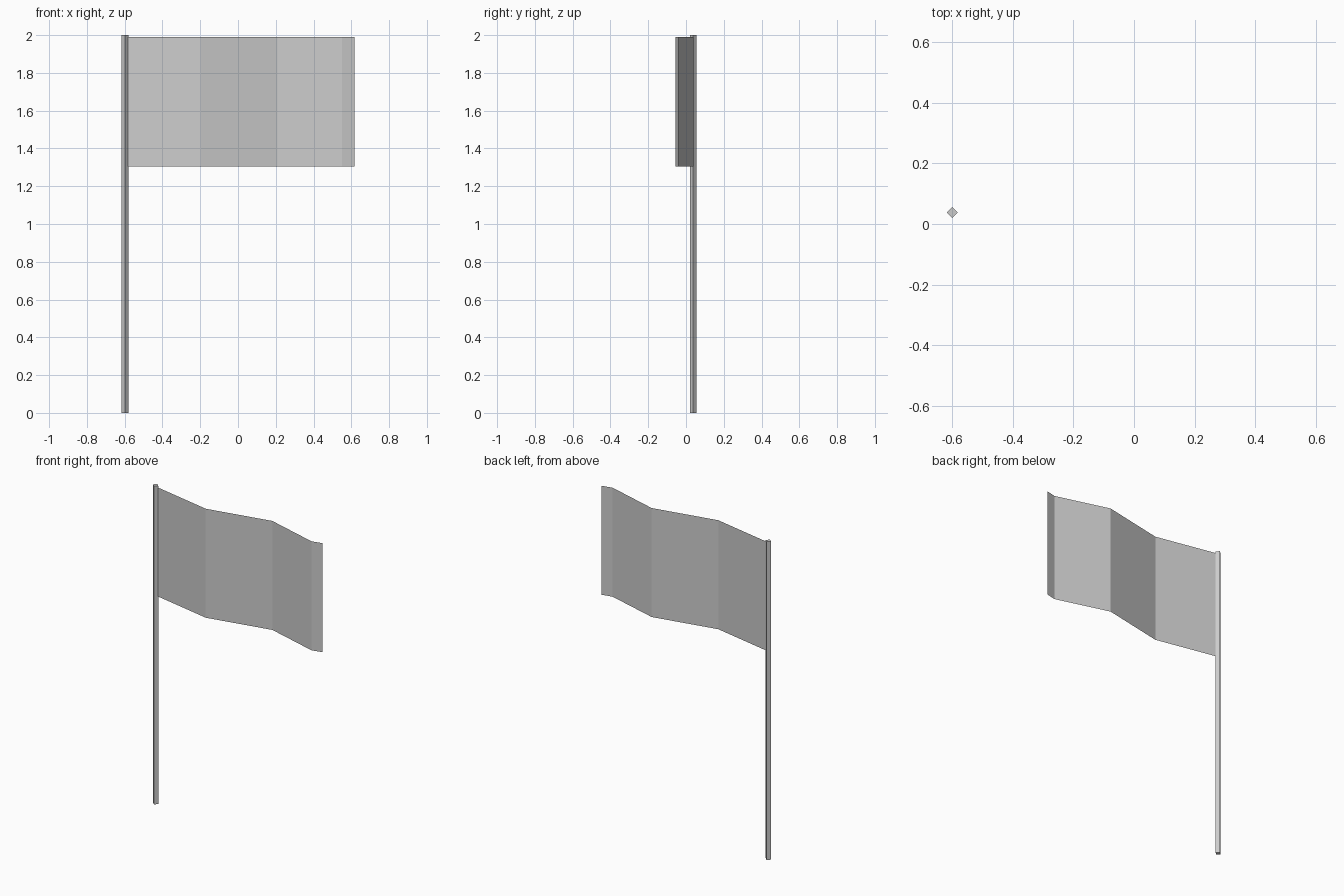
import bpy
import bmesh
from math import pi
from mathutils import Matrix

cube = bpy.data.objects.get("Cube")
if cube:
    bpy.data.objects.remove(cube, do_unlink=True)

grey = bpy.data.materials.new("light grey")
grey.use_nodes = True
colour = (0.6, 0.6, 0.6, 1)
grey.diffuse_color = colour
grey.node_tree.nodes["Principled BSDF"].inputs["Base Color"].default_value = colour


def add_object(name, bm):
    mesh = bpy.data.meshes.new(name)
    bm.to_mesh(mesh)
    bm.free()
    mesh.materials.append(grey)
    obj = bpy.data.objects.new(name, mesh)
    bpy.context.collection.objects.link(obj)
    return obj


# Square pole, standing with one edge to the front
POLE_X, POLE_Y, POLE_R, HEIGHT = -0.599, 0.038, 0.018, 2.0
bm = bmesh.new()
bmesh.ops.create_cone(bm, cap_ends=True, segments=4, radius1=POLE_R,
                      radius2=POLE_R, depth=HEIGHT,
                      matrix=Matrix.Translation((POLE_X, POLE_Y, HEIGHT / 2)))
# Make sure the corners lie on the x and y axes
corner = bm.verts[:][0].co
if abs(abs(corner.x - POLE_X) - abs(corner.y - POLE_Y)) < POLE_R / 2:
    bmesh.ops.rotate(bm, verts=bm.verts, cent=(POLE_X, POLE_Y, 0),
                     matrix=Matrix.Rotation(pi / 4, 3, 'Z'))
add_object("pole", bm)

# Folded cloth: a zigzag profile extruded upwards
profile = [(-0.585, 0.037), (-0.195, -0.042), (0.21, 0.041),
           (0.55, -0.056), (0.617, -0.041)]
BOTTOM, TOP = 1.305, 1.99
bm = bmesh.new()
low = [bm.verts.new((x, y, BOTTOM)) for x, y in profile]
high = [bm.verts.new((x, y, TOP)) for x, y in profile]
for i in range(len(profile) - 1):
    bm.faces.new((low[i], low[i + 1], high[i + 1], high[i]))
add_object("flag_cloth", bm)
